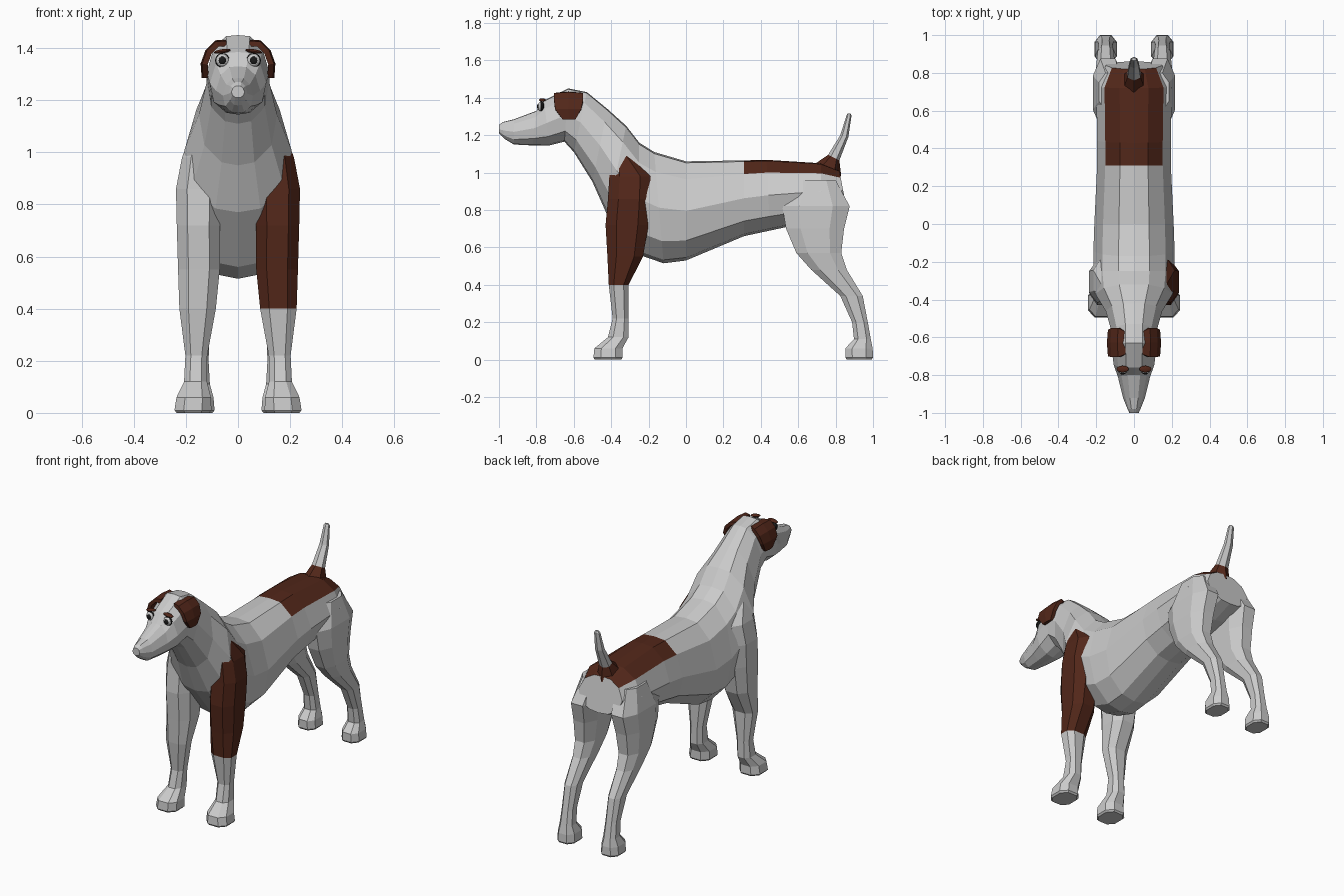
import bpy, bmesh, math
from mathutils import Vector

if "Cube" in bpy.data.objects:
    bpy.data.objects.remove(bpy.data.objects["Cube"])


def colour(name, rgb):
    m = bpy.data.materials.new(name)
    m.diffuse_color = (*rgb, 1)
    m.use_nodes = True
    m.node_tree.nodes["Principled BSDF"].inputs["Base Color"].default_value = m.diffuse_color
    return m


BROWN = colour("brown_fur", (0.085, 0.02, 0.01))
BLACK = colour("black", (0.01, 0.01, 0.01))


def finish(bm, name, mat=None):
    me = bpy.data.meshes.new(name)
    bm.to_mesh(me)
    bm.free()
    ob = bpy.data.objects.new(name, me)
    bpy.context.collection.objects.link(ob)
    if mat:
        me.materials.append(mat)
    return ob


def loft(name, rings, mat=None, keep=None):
    """Skin closed rings of points; keep(ring, side) picks the faces to retain."""
    bm = bmesh.new()
    vs = [[bm.verts.new(p) for p in r] for r in rings]
    n = len(rings[0])
    tags = {}
    for i in range(len(vs) - 1):
        for j in range(n):
            k = (j + 1) % n
            tags[bm.faces.new((vs[i][j], vs[i][k], vs[i + 1][k], vs[i + 1][j]))] = (i, j)
    tags[bm.faces.new(vs[0])] = (-1, 0)
    tags[bm.faces.new(vs[-1])] = (len(vs), 0)
    bmesh.ops.recalc_face_normals(bm, faces=bm.faces[:])
    if keep:
        drop = [f for f, t in tags.items() if not keep(*t)]
        bmesh.ops.delete(bm, geom=drop, context='FACES')
    return finish(bm, name, mat)


# Body, neck and head: rings spanned between a back point and a belly point
HALF = [(0, 1), (0.38, 0.985), (0.78, 0.82), (1, 0.5), (0.86, 0.2), (0.42, 0.03), (0, 0)]
SECTION = HALF + [(-u, v) for u, v in HALF[-2:0:-1]]


def body_ring(ty, tz, by, bz, w):
    return [Vector((u * w, by + (ty - by) * v, bz + (tz - bz) * v)) for u, v in SECTION]


body = [body_ring(*r) for r in [
    (0.82, 1.01, 0.86, 0.80, 0.15),
    (0.72, 1.05, 0.73, 0.75, 0.20),
    (0.43, 1.068, 0.45, 0.69, 0.195),
    (0.31, 1.065, 0.31, 0.66, 0.195),
    (0.00, 1.06, 0.00, 0.53, 0.21),
    (-0.17, 1.11, -0.12, 0.515, 0.215),
    (-0.25, 1.16, -0.25, 0.56, 0.215),
    (-0.32, 1.25, -0.42, 0.77, 0.205),
    (-0.42, 1.34, -0.50, 0.95, 0.15),
    (-0.53, 1.43, -0.60, 1.11, 0.12),
    (-0.63, 1.45, -0.65, 1.165, 0.12),
    (-0.76, 1.385, -0.73, 1.145, 0.108),
    (-0.80, 1.33, -0.82, 1.145, 0.085),
    (-0.92, 1.285, -0.92, 1.15, 0.058),
    (-0.98, 1.27, -0.97, 1.18, 0.036),
    (-1.00, 1.255, -1.00, 1.21, 0.025)]]


def is_saddle(i, j):
    return 0 <= i < 3 and j in (0, 1, 10, 11)


loft("body", body, keep=lambda i, j: not is_saddle(i, j))
loft("saddle_patch", body, BROWN, keep=is_saddle)


# Legs: stacked chamfered rings (z, x, y, half x, half y)
def leg_ring(side, z, x, y, hx, hy):
    c = [(1, .5), (.5, 1), (-.5, 1), (-1, .5), (-1, -.5), (-.5, -1), (.5, -1), (1, -.5)]
    return [Vector((side * (x + u * hx), y + v * hy, z)) for u, v in c]


FRONT = [(1.10, .125, -.345, .045, .04), (0.98, .145, -.300, .070, .11),
         (0.86, .152, -.305, .086, .112), (0.72, .152, -.315, .083, .115),
         (0.55, .150, -.325, .080, .095), (0.40, .155, -.360, .070, .053),
         (0.22, .160, -.350, .042, .042), (0.12, .163, -.362, .044, .055),
         (0.06, .170, -.415, .066, .075), (0.01, .173, -.417, .071, .078),
         (0.00, .173, -.417, .062, .070)]
HIND = [(0.96, .115, .700, .070, .10), (0.82, .138, .695, .080, .18),
        (0.70, .145, .690, .073, .155), (0.57, .150, .710, .063, .12),
        (0.48, .150, .765, .053, .095), (0.34, .150, .885, .042, .06),
        (0.20, .150, .930, .037, .042), (0.11, .150, .943, .042, .045),
        (0.06, .150, .925, .056, .073), (0.01, .150, .926, .060, .074),
        (0.00, .150, .926, .052, .066)]
for side, tag in ((1, "right"), (-1, "left")):
    front = [leg_ring(side, *r) for r in FRONT]
    loft("front_upper_leg_" + tag, front, BROWN if side > 0 else None, lambda i, j: i < 5)
    loft("front_lower_leg_" + tag, front, None, lambda i, j: i >= 5)
    loft("hind_leg_" + tag, [leg_ring(side, *r) for r in HIND])


# Tail: hexagonal rings between a front and a back point
def tail_ring(fy, fz, by, bz, w):
    mid, arm = Vector((0, (fy + by) / 2, (fz + bz) / 2)), Vector((0, (by - fy) / 2, (bz - fz) / 2))
    return [mid + arm * math.cos(a) + Vector((w * math.sin(a), 0, 0))
            for a in (k * math.pi / 3 for k in range(6))]


tail = [tail_ring(*r) for r in [
    (0.68, 1.04, 0.83, 0.98, 0.065), (0.76, 1.095, 0.82, 1.065, 0.04),
    (0.825, 1.20, 0.868, 1.19, 0.029), (0.858, 1.305, 0.885, 1.305, 0.019),
    (0.864, 1.315, 0.88, 1.315, 0.012)]]
loft("tail_base", tail, BROWN, lambda i, j: i < 1)
loft("tail", tail, None, lambda i, j: i >= 1)

# Ears: folded flaps draped over the head (x, z, front y, back y)
FLAP = [(.045, 1.428, -.69, -.57), (.085, 1.425, -.705, -.55), (.12, 1.39, -.705, -.55),
        (.138, 1.34, -.70, -.56), (.134, 1.285, -.66, -.59)]


def ball(name, loc, size, mat=None, tilt=0):
    bpy.ops.mesh.primitive_uv_sphere_add(segments=12, ring_count=8, radius=1, location=loc)
    ob = bpy.context.object
    ob.name, ob.scale = name, size
    ob.rotation_euler = (0, tilt, 0)
    if mat:
        ob.data.materials.append(mat)


for side, tag in ((1, "right"), (-1, "left")):
    rings = []
    for k, (x, z, y0, y1) in enumerate(FLAP):
        a, b = FLAP[max(k - 1, 0)], FLAP[min(k + 1, 4)]
        d = Vector((b[0] - a[0], 0, b[1] - a[1])).normalized()
        inward = Vector((d.z, 0, -d.x)) * 0.022
        p, q = Vector((x, y0, z)), Vector((x, y1, z))
        m = Vector((x, (y0 + y1) / 2, z)) - inward * 0.25
        ring = [p, m, q, q + inward, p + inward]
        rings.append([Vector((side * v.x, v.y, v.z)) for v in ring])
    loft("ear_" + tag, rings, BROWN)

    # Eyes and brows
    ball("eye_rim_" + tag, (side * .06, -.772, 1.353), (.028, .014, .028), BLACK)
    ball("eye_" + tag, (side * .06, -.777, 1.353), (.025, .016, .025))
    ball("pupil_" + tag, (side * .06, -.788, 1.353), (.015, .009, .015), BLACK)
    ball("brow_" + tag, (side * .06, -.768, 1.388), (.033, .018, .008), BROWN, side * 0.15)
